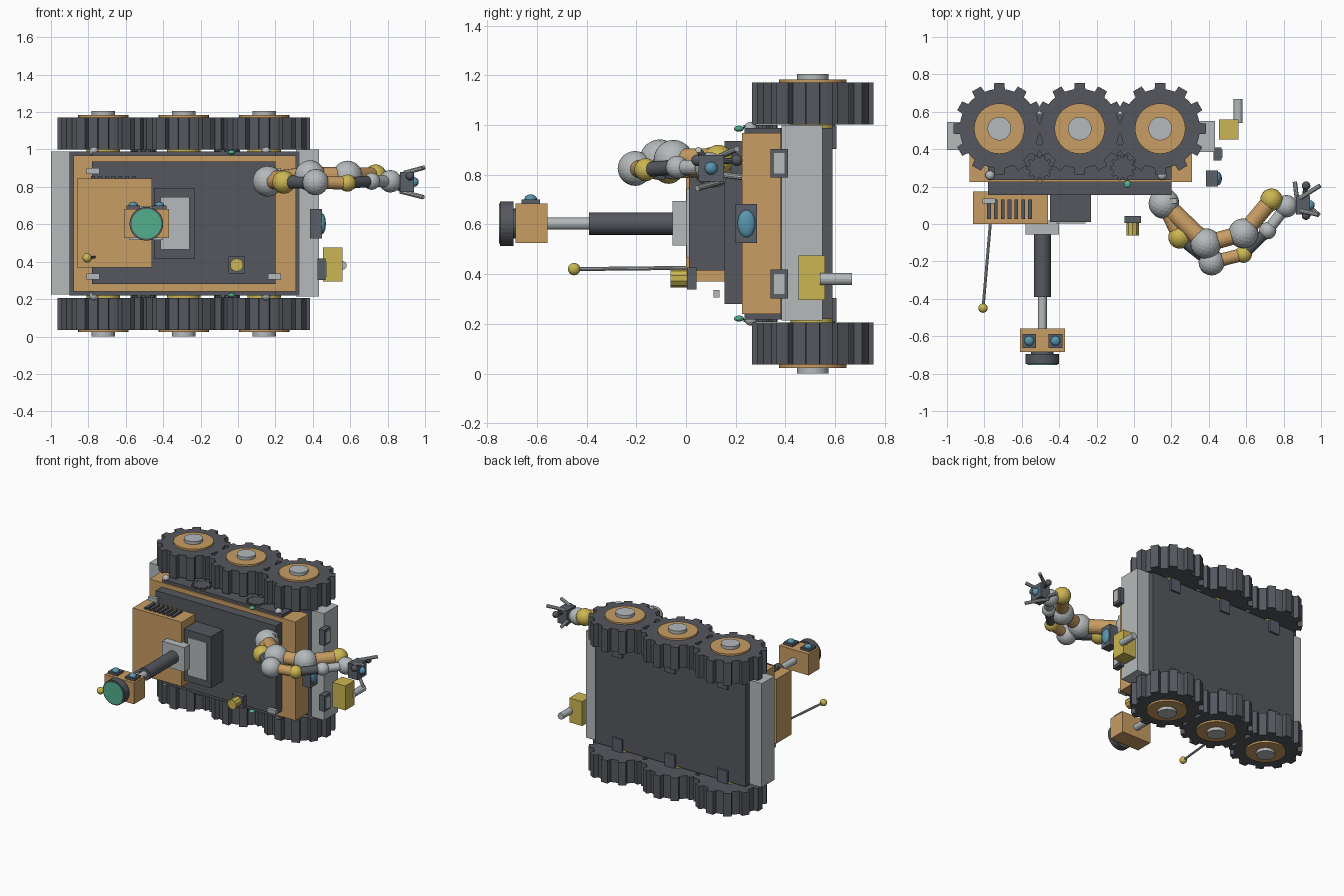
import bpy, bmesh, math
from mathutils import Vector

if "Cube" in bpy.data.objects:
    bpy.data.objects.remove(bpy.data.objects["Cube"])


def mat(name, r, g, b):
    m = bpy.data.materials.new(name)
    m.diffuse_color = (r, g, b, 1)
    m.use_nodes = True
    m.node_tree.nodes["Principled BSDF"].inputs["Base Color"].default_value = m.diffuse_color
    return m


ORANGE = mat("tan_orange", .58, .34, .125)
DARK = mat("charcoal", .09, .097, .113)
SLATE = mat("slate", .10, .113, .137)
LIGHT = mat("light_grey", .46, .49, .50)
YELLOW = mat("mustard", .60, .47, .085)
BLUE = mat("glass_blue", .10, .30, .42)
TEAL = mat("teal", .085, .43, .27)


def finish(bm, name, m):
    bmesh.ops.recalc_face_normals(bm, faces=bm.faces)
    me = bpy.data.meshes.new(name)
    bm.to_mesh(me)
    bm.free()
    me.materials.append(m)
    ob = bpy.data.objects.new(name, me)
    bpy.context.collection.objects.link(ob)
    return ob


def box(name, m, x, y, z):
    """Box from (min, max) pairs."""
    bm = bmesh.new()
    bmesh.ops.create_cube(bm, size=1)
    for v in bm.verts:
        v.co = [(a + b) / 2 + c * (b - a) for (a, b), c in zip((x, y, z), v.co)]
    return finish(bm, name, m)


def rod(name, m, a, b, r, n=24, r2=None):
    """Cylinder between two points."""
    a, b = Vector(a), Vector(b)
    bm = bmesh.new()
    bmesh.ops.create_cone(bm, cap_ends=True, segments=n, radius1=r,
                          radius2=r if r2 is None else r2, depth=(b - a).length)
    ob = finish(bm, name, m)
    ob.rotation_mode = 'QUATERNION'
    ob.rotation_quaternion = Vector((0, 0, 1)).rotation_difference(b - a)
    ob.location = (a + b) / 2
    return ob


def ball(name, m, c, r, scale=(1, 1, 1)):
    bm = bmesh.new()
    bmesh.ops.create_icosphere(bm, subdivisions=3, radius=r)
    ob = finish(bm, name, m)
    ob.location = c
    ob.scale = scale
    return ob


def gear(name, m, x, y, z0, z1, root, tip, teeth):
    """Toothed disc extruded along z."""
    bm = bmesh.new()
    step = 2 * math.pi / teeth
    ring = []
    for i in range(teeth):
        for off, r in ((-.27, root), (-.21, tip), (.21, tip), (.27, root), (.5, root)):
            a = (i + off) * step
            ring.append(bm.verts.new((x + r * math.cos(a), y + r * math.sin(a), z0)))
    f = bm.faces.new(ring)
    ext = bmesh.ops.extrude_face_region(bm, geom=[f])['geom']
    bmesh.ops.translate(bm, vec=(0, 0, z1 - z0),
                        verts=[v for v in ext if isinstance(v, bmesh.types.BMVert)])
    return finish(bm, name, m)


MID = .603  # mirror height of the left and right halves


def zz(s, a, b):
    """Height range at distances a..b from the middle, on side s."""
    return tuple(sorted((MID + s * a, MID + s * b)))


# Hull
box("chassis", DARK, (-.90, .33), (.38, .59), (.22, .988))
box("body", ORANGE, (-.88, .31), (.225, .385), (.24, .967))
box("deck", DARK, (-.78, .20), (.155, .235), (.28, .935))
box("rear_plate", LIGHT, (-1, -.89), (.395, .545), (.225, .99))
box("front_plate", LIGHT, (.31, .433), (.385, .55), (.213, 1.0))

# Wheels and running gear on both sides
for s in (-1, 1):
    box("side_panel", DARK, (-.78, .20), (.235, .385), zz(s, .36, .385))
    for x in (-.72, -.29, .14):
        z = zz(s, .398, .567)
        gear("wheel", DARK, x, .51, z[0], z[1], .212, .246, 12)
        for nm, m, r, a, b in (("hub", ORANGE, .135, .56, .58),
                               ("hub_cap", LIGHT, .063, .57, .602),
                               ("axle", YELLOW, .09, .37, .40)):
            rod(nm, m, (x, .51, MID + s * a), (x, .51, MID + s * b), r, 32)
        box("axle_bracket", SLATE, (x - .04, x + .04), (.57, .605), zz(s, .30, .395))
    for x in (-.505, -.06):
        z = zz(s, .384, .396)
        gear("idler", DARK, x, .30, z[0], z[1], .055, .07, 10)
    for x in (-.77, .15):
        ball("side_joint", LIGHT, (x, .26, MID + s * .385), .025)
    ball("side_light", TEAL, (-.035, .213, MID + s * .382), .02, (1, 1, .6))
    ball("side_marker", ORANGE, (-.035, .285, MID + s * .385), .018, (1, 1, .6))
    # Deck clips
    for x in (-.775, .195):
        box("deck_clip", LIGHT, (x - .035, x + .035), (.11, .135), zz(s, .267, .297))
    # Front lamps
    c = MID + s * .243
    box("lamp_frame", SLATE, (.425, .468), (.34, .41), (c - .058, c + .058))
    box("lamp_glass", LIGHT, (.465, .472), (.354, .397), (c - .041, c + .041))

# Equipment box with vents
box("equipment_box", ORANGE, (-.86, -.46), (0, .175), (.37, .845))
for i in range(7):
    x = -.775 + i * .0365
    box("vent_slat", DARK, (x - .01, x + .01), (.028, .13), (.84, .858))
box("control_box", DARK, (-.45, -.23), (.012, .16), (.415, .795))
box("control_panel", LIGHT, (-.415, -.26), (.003, .013), (.465, .745))

# Mast and camera head
box("mast_base", LIGHT, (-.58, -.40), (-.055, .02), (.515, .695))
rod("mast_lower", DARK, (-.49, -.05, MID), (-.49, -.39, MID), .045)
rod("mast_upper", LIGHT, (-.49, -.38, MID), (-.49, -.57, MID), .024)
box("camera_head", ORANGE, (-.61, -.37), (-.685, -.558), (.526, .683))
rod("lens_neck", SLATE, (-.49, -.68, MID), (-.49, -.71, MID), .06)
rod("lens_barrel", DARK, (-.49, -.695, MID), (-.49, -.748, MID), .09, 32)
rod("lens_glass", TEAL, (-.49, -.74, MID), (-.49, -.753, MID), .08, 32)
for x in (-.56, -.42):
    box("eye_mount", SLATE, (x - .037, x + .037), (-.662, -.588), (.68, .70))
    ball("eye_lens", BLUE, (x, -.625, .70), .026, (1, 1, .8))

# Antenna
rod("antenna", LIGHT, (-.768, .005, .425), (-.807, -.45, .42), .008, 10)
ball("antenna_tip", YELLOW, (-.807, -.45, .42), .025)

# Deck knob
box("knob_base", SLATE, (-.052, .038), (.005, .042), (.338, .427))
rod("knob", YELLOW, (-.007, .01, .383), (-.007, -.062, .383), .036, 10)

# Front sensor
box("sensor_case", SLATE, (.385, .45), (.20, .285), (.525, .682))
ball("sensor_glass", BLUE, (.45, .243, .603), .055, (.36, .65, 1))

# Side tank with pipe
box("tank", YELLOW, (.455, .56), (.452, .56), (.295, .475))
rod("tank_pipe", LIGHT, (.557, .54, .38), (.557, .667, .38), .024, 16)

# Jointed arm
J = {"shoulder": (.16, .11, .83), "knuckle": (.245, -.07, .825),
     "elbow": (.385, -.105, .86), "low_elbow": (.415, -.205, .825),
     "fore_knuckle": (.585, -.162, .82), "forearm": (.585, -.05, .86),
     "low_wrist": (.715, -.035, .83), "high_wrist": (.735, .13, .86),
     "palm": (.815, .095, .83)}
for nm, m, r in (("shoulder", LIGHT, .082), ("knuckle", YELLOW, .062),
                 ("elbow", LIGHT, .082), ("low_elbow", LIGHT, .07),
                 ("fore_knuckle", YELLOW, .046), ("forearm", LIGHT, .08),
                 ("low_wrist", LIGHT, .046), ("high_wrist", YELLOW, .06),
                 ("palm", LIGHT, .06)):
    ball("arm_" + nm, m, J[nm], r)
for a, b, m, r in (("shoulder", "elbow", ORANGE, .05), ("elbow", "forearm", ORANGE, .045),
                   ("forearm", "high_wrist", ORANGE, .045), ("shoulder", "knuckle", ORANGE, .04),
                   ("knuckle", "low_elbow", DARK, .035),
                   ("low_elbow", "fore_knuckle", ORANGE, .035),
                   ("fore_knuckle", "low_wrist", DARK, .03), ("low_wrist", "palm", LIGHT, .03),
                   ("elbow", "low_elbow", LIGHT, .04), ("high_wrist", "palm", LIGHT, .035)):
    rod("arm_link", m, J[a], J[b], r, 20)

# Gripper
box("gripper_block", SLATE, (.865, .94), (.05, .153), (.772, .88))
rod("gripper_mount", LIGHT, (.81, .1, .825), (.87, .1, .825), .035)
ball("gripper_lens", BLUE, (.94, .101, .826), .026)
for y, e in ((.045, .02), (.205, .21)):
    ball("finger_joint", DARK, (.92, y, .858), .023)
    rod("finger_pin", DARK, (.90, .1, .85), (.92, y, .858), .012, 10)
rod("finger", LIGHT, (.89, .14, .875), (.995, .205, .903), .012, 10)
rod("finger", LIGHT, (.89, .07, .875), (.985, .05, .90), .012, 10)
rod("finger", LIGHT, (.87, .15, .775), (.99, .045, .745), .012, 10)
rod("finger", LIGHT, (.87, .14, .80), (.86, .225, .79), .012, 10)
